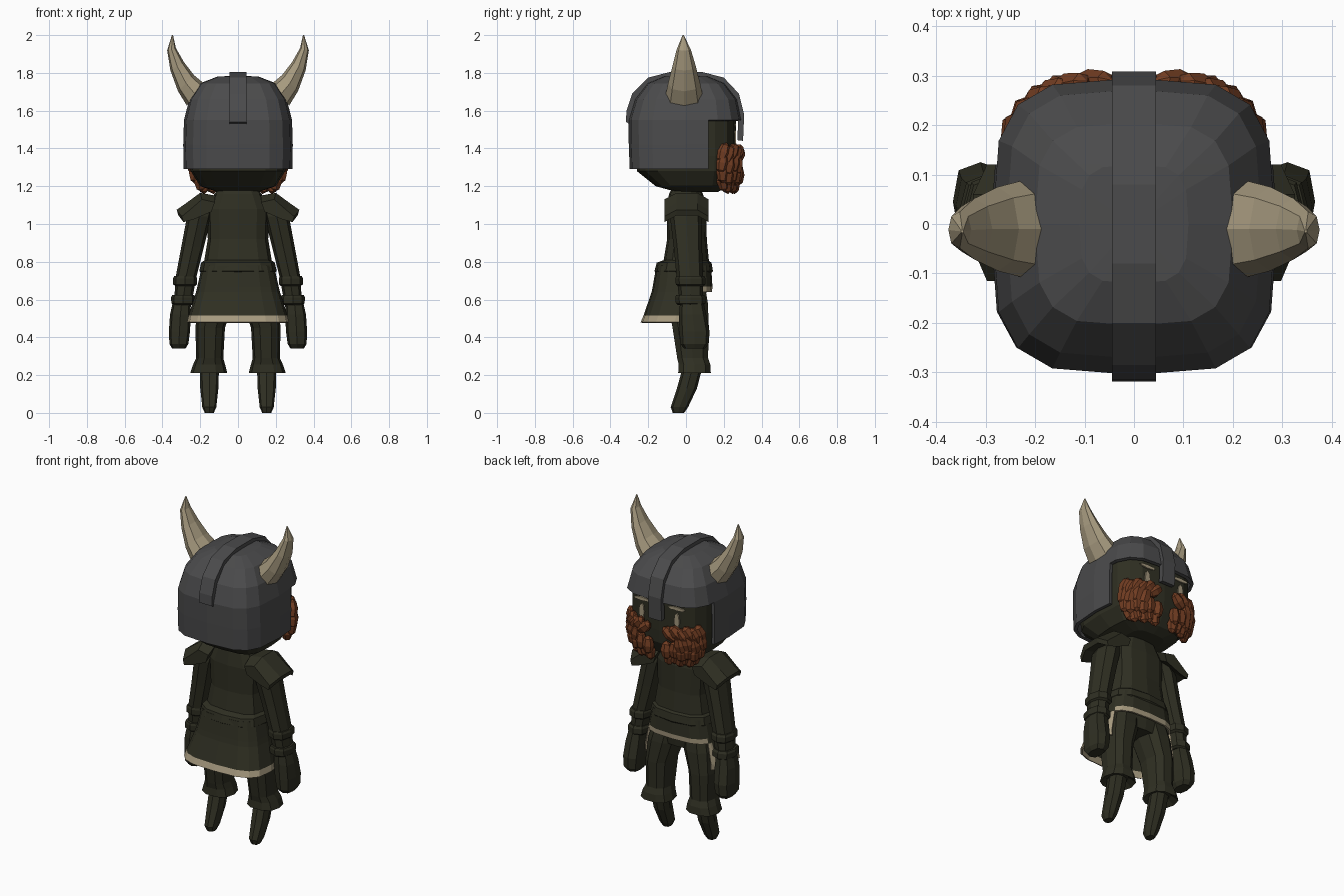
import bpy, bmesh, math
from mathutils import Matrix, Vector

cube = bpy.data.objects.get("Cube")
if cube:
    bpy.data.objects.remove(cube, do_unlink=True)


def material(name, rgb):
    m = bpy.data.materials.new(name)
    m.use_nodes = True
    m.diffuse_color = (*rgb, 1)
    bsdf = m.node_tree.nodes["Principled BSDF"]
    bsdf.inputs["Base Color"].default_value = (*rgb, 1)
    bsdf.inputs["Roughness"].default_value = 0.9
    return m


CLOTH = material("dark olive cloth", (0.028, 0.028, 0.016))
IRON = material("dark iron", (0.07, 0.07, 0.072))
BONE = material("pale bone", (0.38, 0.32, 0.21))
HAIR = material("red brown hair", (0.17, 0.047, 0.016))


def finish(name, bm, mats, mirror=False, thick=0):
    bmesh.ops.recalc_face_normals(bm, faces=bm.faces)
    mesh = bpy.data.meshes.new(name)
    bm.to_mesh(mesh)
    bm.free()
    for m in mats:
        mesh.materials.append(m)
    ob = bpy.data.objects.new(name, mesh)
    bpy.context.collection.objects.link(ob)
    if thick:
        ob.modifiers.new("Thickness", "SOLIDIFY").thickness = thick
    if mirror:
        ob.modifiers.new("Mirror", "MIRROR").use_mirror_merge = False
    return ob


def rounded(t, p):
    """Point on a unit superellipse at angle t."""
    c, s = math.cos(t), math.sin(t)
    return (math.copysign(abs(c) ** (2 / p), c), math.copysign(abs(s) ** (2 / p), s))


def loft(rings, n=10, p=2.5, caps=True):
    """Skin rings of (x, y, z, half width, half depth, optional tilt)."""
    bm = bmesh.new()
    loops = []
    for x, y, z, rx, ry, *tilt in rings:
        a = math.radians(tilt[0]) if tilt else 0
        pts = [rounded(2 * math.pi * i / n, p) for i in range(n)]
        loops.append([bm.verts.new((x + u * rx * math.cos(a), y + v * ry,
                                    z - u * rx * math.sin(a))) for u, v in pts])
    for a, b in zip(loops, loops[1:]):
        for i in range(n):
            j = (i + 1) % n
            bm.faces.new((a[i], a[j], b[j], b[i]))
    if caps:
        bm.faces.new(loops[0])
        bm.faces.new(loops[-1])
    return bm


def cut(bm, co, no):
    geom = bm.verts[:] + bm.edges[:] + bm.faces[:]
    bmesh.ops.bisect_plane(bm, geom=geom, plane_co=co, plane_no=no)


def remove(bm, rule):
    doomed = [f for f in bm.faces if rule(f.calc_center_median())]
    bmesh.ops.delete(bm, geom=doomed, context="FACES")


def ribbon(sections):
    """Skin a list of equal closed outlines and cap both ends."""
    bm = bmesh.new()
    loops = [[bm.verts.new(c) for c in s] for s in sections]
    for a, b in zip(loops, loops[1:]):
        for i in range(len(a)):
            j = (i + 1) % len(a)
            bm.faces.new((a[i], a[j], b[j], b[i]))
    bm.faces.new(loops[0])
    bm.faces.new(loops[-1])
    return bm


# Head
finish("head", loft([(0, 0.06, 1.17, 0.11, 0.11), (0, 0.03, 1.2, 0.2, 0.19),
                     (0, 0, 1.28, 0.25, 0.26), (0, 0, 1.36, 0.26, 0.265),
                     (0, 0, 1.58, 0.26, 0.265), (0, 0, 1.7, 0.2, 0.2)], 16, 3.5), [CLOTH])

# Helmet shell with the face opening cut out
bm = loft([(0, -0.005, 1.29, 0.288, 0.293), (0, -0.005, 1.42, 0.29, 0.298),
           (0, -0.005, 1.55, 0.286, 0.3), (0, 0, 1.66, 0.258, 0.272),
           (0, 0, 1.745, 0.2, 0.205), (0, 0, 1.78, 0.11, 0.12),
           (0, 0, 1.785, 0.02, 0.02)], 16, 3.5)
remove(bm, lambda c: c.z < 1.295)
cut(bm, (0, 0.12, 0), (0, 1, 0))
remove(bm, lambda c: c.y > 0.12 and c.z < 1.55)
finish("helmet", bm, [IRON], thick=0.02)

# Ridge band over the helmet, running down into the nose guard
path = [(-0.3, 1.53), (-0.318, 1.54), (-0.315, 1.6), (-0.285, 1.69), (-0.2, 1.775),
        (-0.08, 1.806), (0.08, 1.806), (0.2, 1.775), (0.28, 1.69), (0.308, 1.58), (0.302, 1.44)]
sections = []
for y, z in path:
    inner = Vector((0, 1.48)) + (Vector((y, z)) - Vector((0, 1.48))) * 0.9
    sections.append([(-0.044, y, z), (0.044, y, z),
                     (0.044, inner.x, inner.y), (-0.044, inner.x, inner.y)])
finish("helmet_ridge", ribbon(sections), [IRON])

# Horns
finish("horns", loft([(0.225, -0.01, 1.685, 0.074, 0.098, 52), (0.275, -0.01, 1.745, 0.06, 0.085, 45),
                      (0.322, -0.01, 1.835, 0.042, 0.062, 32), (0.352, -0.012, 1.925, 0.024, 0.037, 15),
                      (0.347, -0.015, 2.0, 0.003, 0.003)], 8, 2.3), [BONE], mirror=True)

# Eyes and brows as thin plates
for name, x, z, w, h in (("eyes", 0.12, 1.445, 0.036, 0.1), ("brows", 0.12, 1.522, 0.11, 0.022)):
    bm = bmesh.new()
    bmesh.ops.create_cone(bm, cap_ends=True, segments=8, radius1=0.5, radius2=0.5, depth=0.009)
    turn = Matrix.Rotation(math.radians(90), 4, "X")
    bm.transform(Matrix.Translation((x, 0.26, z)) @ Matrix.Diagonal((w, 1, h, 1)) @ turn)
    finish(name, bm, [BONE], mirror=True)

# Beard and moustache from overlapping pointed tufts
bm = bmesh.new()


def tuft(angle, z, reach, size, lean):
    u, v = rounded(math.radians(angle), 3.2)
    spot = Matrix.Translation((u * 0.258 * reach, v * 0.28 * reach, z))
    face = Matrix.Rotation(math.radians(angle - 90), 4, "Z")
    roll = Matrix.Rotation(math.radians(lean), 4, "Y")
    shape = Matrix.Diagonal((size, size * 0.85, size * 1.6, 1))
    bmesh.ops.create_uvsphere(bm, u_segments=6, v_segments=4, radius=1,
                              matrix=spot @ face @ roll @ shape)


for row, (z, reach, first, last) in enumerate(((1.365, 1.02, 80, 34), (1.31, 1.03, 66, 32),
                                               (1.26, 1.0, 84, 34), (1.215, 0.92, 82, 40))):
    count = 6 if row != 1 else 4
    for i in range(count):
        f = i / (count - 1)
        tuft(first + (last - first) * f, z + 0.012 * (i % 2), reach, 0.036,
             -50 + 30 * f if row == 0 else -25 + 12 * row)
finish("beard", bm, [HAIR], mirror=True)

# Tunic body and belt
finish("tunic", loft([(0, 0, 1.21, 0.08, 0.06), (0, 0, 1.16, 0.125, 0.09),
                      (0, 0.003, 1.08, 0.165, 0.105), (0, 0.005, 0.92, 0.16, 0.105),
                      (0, 0, 0.77, 0.185, 0.125), (0, 0, 0.58, 0.17, 0.1)], 12, 2.8), [CLOTH])
finish("belt", loft([(0, 0, 0.81, 0.175, 0.115), (0, -0.01, 0.795, 0.195, 0.145),
                     (0, -0.012, 0.75, 0.205, 0.155), (0, -0.01, 0.735, 0.19, 0.14)], 12, 2.8), [CLOTH])

# Skirt, high at the front, with a pale hem
bm = loft([(0, -0.012, 0.78, 0.19, 0.145), (0, -0.018, 0.67, 0.215, 0.158),
           (0, -0.022, 0.64, 0.222, 0.16), (0, -0.05, 0.515, 0.262, 0.175),
           (0, -0.062, 0.48, 0.27, 0.178)], 16, 3.2, caps=False)
for y in (0.05, 0.075):
    cut(bm, (0, y, 0), (0, 1, 0))
remove(bm, lambda c: c.y > 0.075 and c.z < 0.64)
for f in bm.faces:
    c = f.calc_center_median()
    side_edge = c.y > 0.05 and c.z < 0.64
    front_edge = c.y > 0.075 and c.z < 0.67
    f.material_index = int(c.z < 0.515 or side_edge or front_edge)
finish("skirt", bm, [CLOTH, BONE], thick=0.012)

# Shoulder pads: a bent plate drooping at front and back
outline = [(0.12, 1.15), (0.2, 1.165), (0.275, 1.11), (0.325, 1.075), (0.315, 1.045), (0.25, 1.06), (0.14, 1.1)]
finish("shoulder_pads", ribbon([[(0.14 + (x - 0.14) * s, y, z - drop) for x, z in outline]
                                for y, drop, s in ((-0.115, 0.035, 0.85), (-0.05, 0, 1),
                                                   (0.06, 0, 1), (0.12, 0.035, 0.85))]), [CLOTH], mirror=True)

# Arms, cuffs and mittens
finish("arms", loft([(0.18, 0, 1.12, 0.05, 0.06), (0.205, 0, 1.04, 0.065, 0.085),
                     (0.24, 0.01, 0.88, 0.06, 0.075), (0.275, 0.02, 0.72, 0.055, 0.07),
                     (0.295, 0.03, 0.56, 0.045, 0.06)], 8), [CLOTH], mirror=True)
for name, z in (("upper_cuffs", 0.7), ("lower_cuffs", 0.6)):
    x = 0.28 + (0.7 - z) * 0.1
    finish(name, loft([(x, 0.022, z + 0.025, 0.058, 0.074), (x, 0.024, z + 0.012, 0.064, 0.08),
                       (x, 0.025, z - 0.02, 0.063, 0.079), (x, 0.025, z - 0.03, 0.05, 0.066)], 8),
           [CLOTH], mirror=True)
finish("mittens", loft([(0.297, 0.03, 0.6, 0.045, 0.06), (0.305, 0.035, 0.52, 0.055, 0.072),
                        (0.31, 0.045, 0.43, 0.056, 0.08), (0.313, 0.045, 0.365, 0.05, 0.075),
                        (0.313, 0.045, 0.34, 0.035, 0.055)], 8, 3), [CLOTH], mirror=True)

# Trousers with flared ends, and tapered feet
finish("trousers", loft([(0.095, 0, 0.7, 0.09, 0.1), (0.12, 0.01, 0.58, 0.095, 0.11),
                         (0.147, 0.025, 0.45, 0.078, 0.1), (0.15, 0.035, 0.29, 0.072, 0.085),
                         (0.153, 0.045, 0.255, 0.085, 0.087), (0.155, 0.045, 0.21, 0.098, 0.09),
                         (0.155, 0.045, 0.235, 0.06, 0.06)], 10), [CLOTH], mirror=True)
finish("feet", loft([(0.152, 0.04, 0.26, 0.052, 0.052), (0.152, 0.005, 0.13, 0.048, 0.053),
                     (0.152, -0.035, 0.03, 0.037, 0.046), (0.152, -0.04, 0, 0.024, 0.03)], 8),
       [CLOTH], mirror=True)
